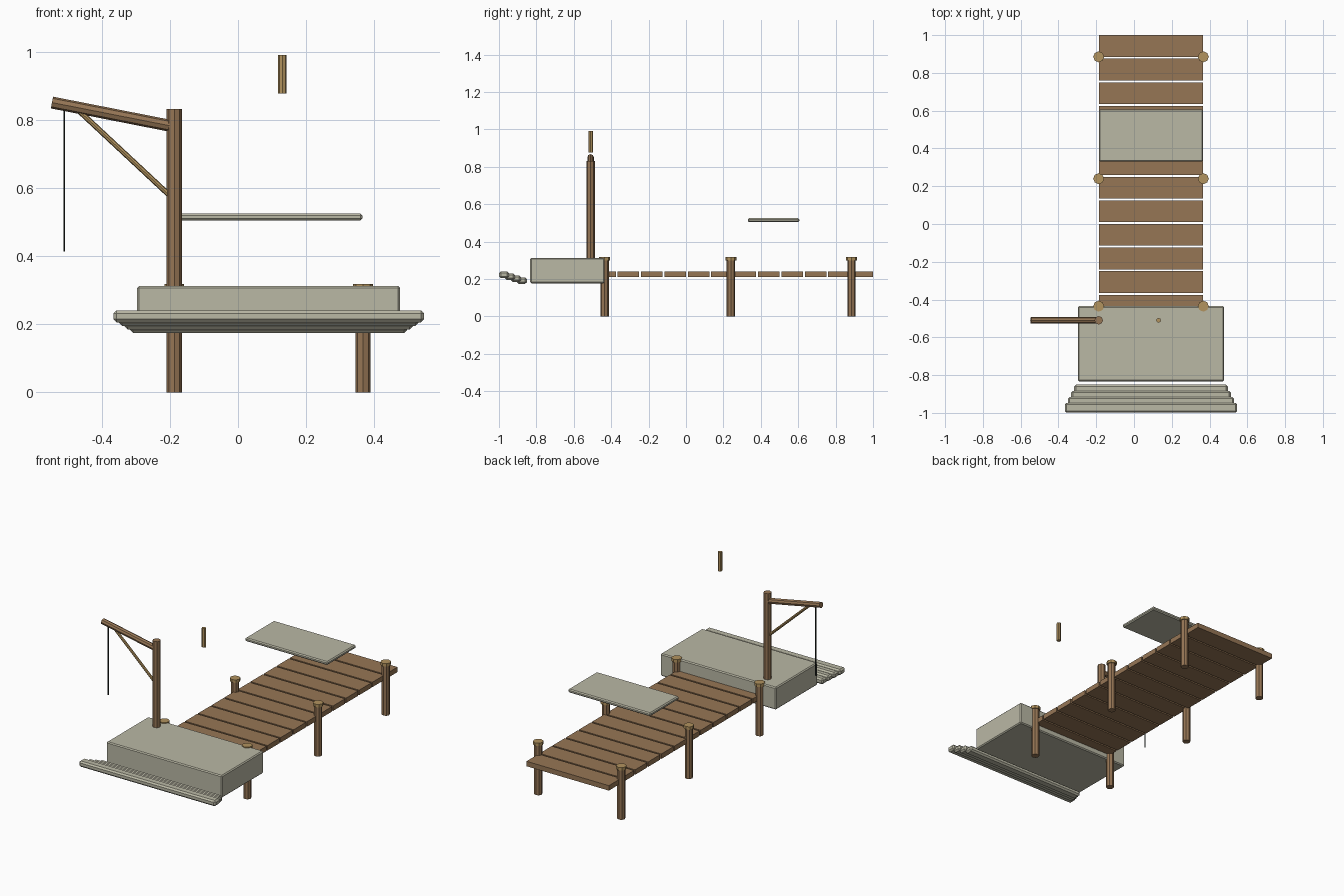
import bpy
from mathutils import Vector

cube = bpy.data.objects.get("Cube")
if cube:
    bpy.data.objects.remove(cube, do_unlink=True)


def material(name, rgb):
    m = bpy.data.materials.new(name)
    m.use_nodes = True
    m.diffuse_color = (*rgb, 1)
    m.node_tree.nodes["Principled BSDF"].inputs["Base Color"].default_value = (*rgb, 1)
    return m


WOOD = material("brown wood", (0.305, 0.181, 0.091))
PALE = material("pale wood", (0.445, 0.292, 0.114))
STONE = material("stone", (0.491, 0.479, 0.376))
ROPE = material("dark rope", (0.015, 0.022, 0.018))


def box(name, centre, size, mat, bevel=0):
    bpy.ops.mesh.primitive_cube_add(size=1, location=centre)
    ob = bpy.context.object
    ob.name = name
    ob.scale = size
    bpy.ops.object.transform_apply(location=False, rotation=False, scale=True)
    ob.data.materials.append(mat)
    if bevel:
        mod = ob.modifiers.new("edge", "BEVEL")
        mod.width = bevel
        mod.segments = 1
    return ob


def rod(name, start, end, radius, mat, sides=8):
    a, b = Vector(start), Vector(end)
    bpy.ops.mesh.primitive_cylinder_add(vertices=sides, radius=radius,
                                        depth=(b - a).length, location=(a + b) / 2)
    ob = bpy.context.object
    ob.name = name
    ob.rotation_euler = Vector((0, 0, 1)).rotation_difference(b - a).to_euler()
    ob.data.materials.append(mat)
    return ob


MID = 0.09       # centre line of the pier
HALF = 0.277     # distance from centre line to posts
CRANE_Y = -0.51

# Deck planks
for i in range(12):
    box(f"deck_plank_{i + 1}", (MID, 0.9425 - 0.125 * i, 0.225), (0.55, 0.115, 0.03), WOOD)

# Pier posts with caps
for row, y in zip(("front", "middle", "back"), (-0.435, 0.24, 0.885)):
    for side, sign in (("right", -1), ("left", 1)):
        x = MID + sign * HALF
        rod(f"{row}_{side}_post", (x, y, 0), (x, y, 0.302), 0.0225, WOOD)
        rod(f"{row}_{side}_post_cap", (x, y, 0.3), (x, y, 0.318), 0.029, PALE)

# Stone landing and steps
box("stone_landing", (MID, -0.634, 0.245), (0.772, 0.398, 0.135), STONE, 0.006)
for i in range(4):
    box(f"stone_step_{i + 1}", (MID, -0.973 + 0.032 * i, 0.2235 - 0.0105 * i),
        (0.912 - 0.033 * i, 0.052, 0.035), STONE, 0.009)

# Floating stone slab
box("floating_slab", (MID, 0.468, 0.515), (0.55, 0.275, 0.021), STONE, 0.006)

# Crane
post_x = MID - HALF
rod("crane_post", (post_x, CRANE_Y, 0.29), (post_x, CRANE_Y, 0.832), 0.0225, WOOD)
rod("crane_arm", (-0.19, CRANE_Y, 0.781), (-0.546, CRANE_Y, 0.851), 0.0175, WOOD)
rod("crane_brace", (-0.195, CRANE_Y, 0.573), (-0.463, CRANE_Y, 0.823), 0.008, PALE)
rod("crane_rope", (-0.51, CRANE_Y, 0.414), (-0.51, CRANE_Y, 0.84), 0.0033, ROPE, 6)

# Floating peg
rod("floating_peg", (0.13, CRANE_Y, 0.877), (0.13, CRANE_Y, 0.991), 0.0125, PALE)
